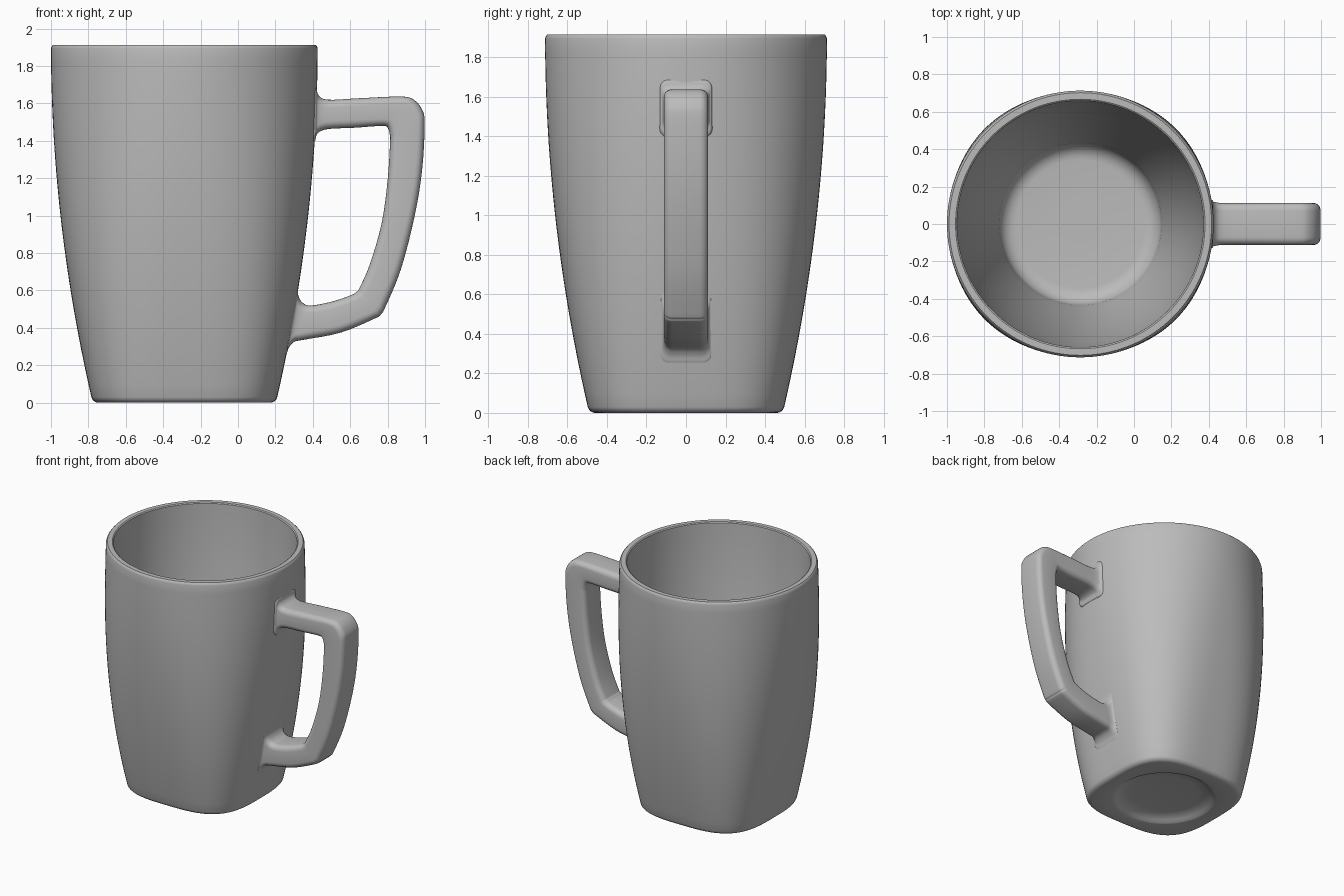
import bpy, bmesh, math
from mathutils import Vector

if "Cube" in bpy.data.objects:
    bpy.data.objects.remove(bpy.data.objects["Cube"], do_unlink=True)

CX = -0.287        # axis of the cup
HEIGHT = 1.913
SEGMENTS = 128

glaze = bpy.data.materials.new("grey glaze")
glaze.use_nodes = True
grey = (0.5, 0.5, 0.5, 1)
glaze.diffuse_color = grey
glaze.node_tree.nodes["Principled BSDF"].inputs["Base Color"].default_value = grey


def skin(name, rings, angle):
    """Bridge a list of closed rings, cap both ends and shade smooth."""
    bm = bmesh.new()
    loops = [[bm.verts.new(p) for p in ring] for ring in rings]
    for a, b in zip(loops, loops[1:]):
        n = len(a)
        for i in range(n):
            j = (i + 1) % n
            bm.faces.new((a[i], a[j], b[j], b[i]))
    bm.faces.new(loops[0])
    bm.faces.new(loops[-1])
    bmesh.ops.recalc_face_normals(bm, faces=bm.faces)
    mesh = bpy.data.meshes.new(name)
    bm.to_mesh(mesh)
    bm.free()
    mesh.materials.append(glaze)
    obj = bpy.data.objects.new(name, mesh)
    bpy.context.collection.objects.link(obj)
    bpy.ops.object.select_all(action='DESELECT')
    obj.select_set(True)
    bpy.context.view_layer.objects.active = obj
    bpy.ops.object.shade_smooth_by_angle(angle=math.radians(angle))
    return obj


def cup_ring(radius, z, power=2):
    """Ring that is round at power 2 and squarer above it."""
    ring = []
    for i in range(SEGMENTS):
        a = 2 * math.pi * i / SEGMENTS
        c, s = math.cos(a), math.sin(a)
        r = radius / (abs(c) ** power + abs(s) ** power) ** (1 / power)
        ring.append(Vector((CX + r * c, r * s, z)))
    return ring


def outer_ring(z, inset=0):
    t = 1 - z / HEIGHT
    return cup_ring(0.713 - 0.223 * t * t - inset, z, 2 + 1.25 * t ** 1.3)


# Cup: dished underside, outer wall, rim, inner wall, floor
rings = [cup_ring(r, z) for r, z in
         ((0.05, 0.045), (0.25, 0.044), (0.31, 0.037), (0.345, 0.018), (0.365, 0.004), (0.378, 0))]
FILLET = 0.03
for k in range(5):
    a = math.pi / 2 * k / 5
    rings.append(outer_ring(FILLET * (1 - math.cos(a)), FILLET * (1 - math.sin(a))))
WALL = 28
for k in range(WALL + 1):
    rings.append(outer_ring(FILLET + (HEIGHT - 0.02 - FILLET) * k / WALL))
rings += [cup_ring(r, z) for r, z in
          ((0.71, 1.904), (0.702, HEIGHT), (0.667, HEIGHT), (0.659, 1.907))]
FLOOR, ROUND = 0.12, 0.09
for k in range(1, WALL + 1):
    t = k / WALL
    z = 1.907 + (FLOOR + ROUND - 1.907) * t
    rings.append(cup_ring(0.659 - 0.04 * t - 0.185 * t * t, z))
for k in range(1, 7):
    a = math.pi / 2 * k / 6
    rings.append(cup_ring(0.434 - ROUND * (1 - math.cos(a)), FLOOR + ROUND * (1 - math.sin(a))))
rings.append(cup_ring(0.1, FLOOR))
skin("cup", rings, 35)

# Handle: outer and inner edge (x, z) of each station, top joint to bottom joint
stations = [
    (.385, 1.69, .385, 1.39), (.418, 1.685, .412, 1.4), (.43, 1.645, .425, 1.44),
    (.48, 1.62, .48, 1.463), (.65, 1.628, .62, 1.47), (.87, 1.637, .775, 1.48),
    (.94, 1.62, .803, 1.465), (.985, 1.565, .812, 1.43), (.998, 1.49, .813, 1.39),
    (.985, 1.25, .8, 1.19), (.945, 1, .768, .96), (.87, .71, .705, .74),
    (.785, .505, .65, .615), (.765, .475, .635, .594), (.735, .452, .605, .575),
    (.55, .375, .5, .54), (.36, .338, .39, .52), (.3, .325, .345, .535),
    (.27, .29, .322, .575), (.255, .25, .318, .63), (.22, .245, .27, .635)]


def smooth_path(points, steps):
    """Catmull-Rom interpolation through the stations."""
    pts = [points[0]] + points + [points[-1]]
    path = []
    for p, q, r, s in zip(pts, pts[1:], pts[2:], pts[3:]):
        for k in range(steps):
            t = k / steps
            path.append((2 * q + (r - p) * t + (2 * p - 5 * q + 4 * r - s) * t * t
                         + (3 * q - p - 3 * r + s) * t ** 3) / 2)
    return path + [points[-1]]


def handle_ring(station):
    """Rounded rectangle between the outer and inner edge."""
    ox, oz, ix, iz, half = station
    outer, inner = Vector((ox, 0, oz)), Vector((ix, 0, iz))
    middle, across = (outer + inner) / 2, (outer - inner).normalized()
    depth = (outer - inner).length / 2
    r = 0.042
    ring = []
    for q, (su, sy) in enumerate(((1, 1), (-1, 1), (-1, -1), (1, -1))):
        for k in range(6):
            a = math.pi / 2 * (q + k / 5)
            u = su * (depth - r) + r * math.cos(a)
            y = sy * (half - r) + r * math.sin(a)
            ring.append(middle + across * u + Vector((0, y, 0)))
    return ring


last = len(stations) - 1
full = []
for i, s in enumerate(stations):
    flare = max(0, 1 - min(i, last - i) / 3) ** 1.5
    full.append(Vector((*s, 0.112 + 0.03 * flare)))
skin("handle", [handle_ring(s) for s in smooth_path(full, 4)], 50)
